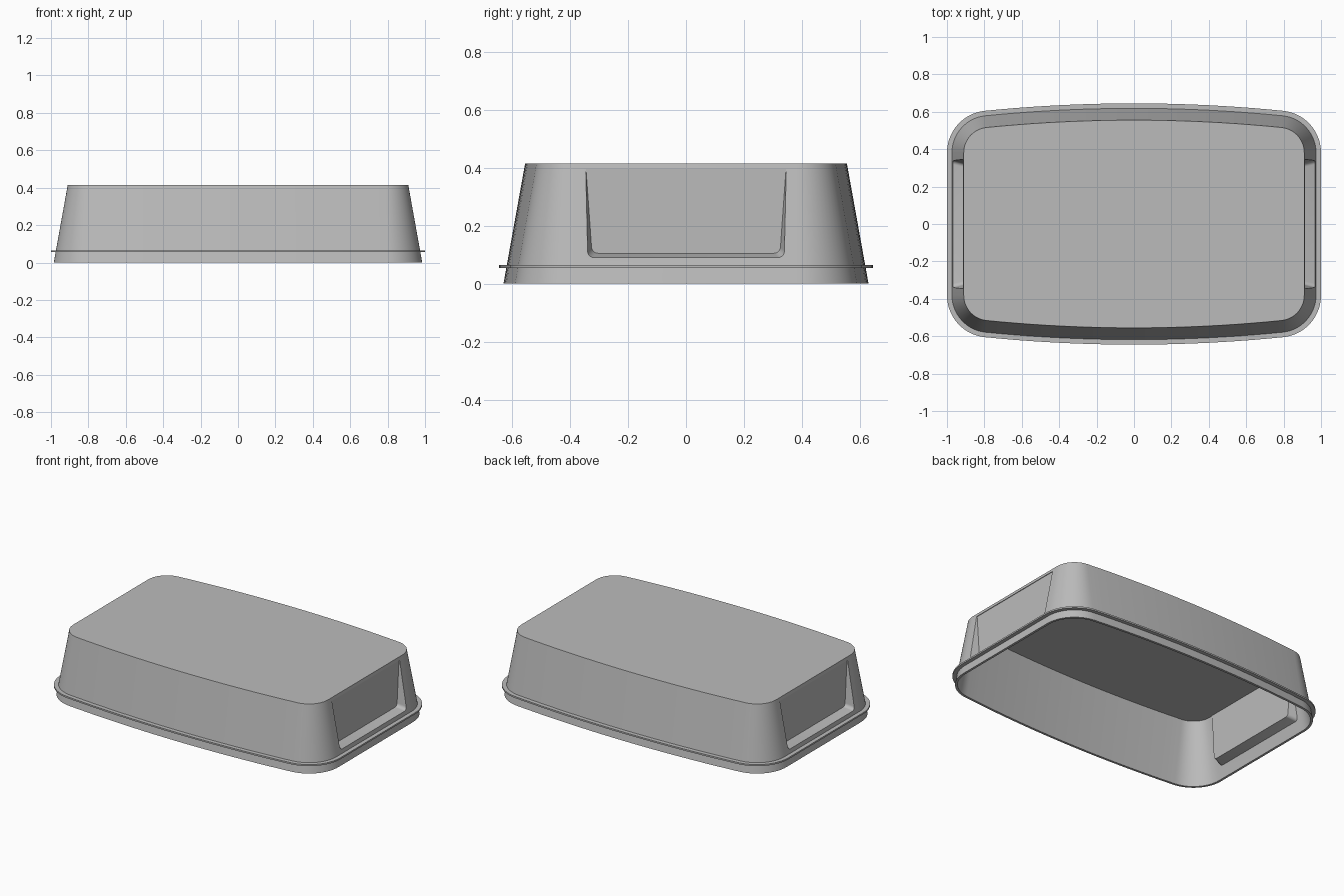
import bpy, bmesh, math

if "Cube" in bpy.data.objects:
    bpy.data.objects.remove(bpy.data.objects["Cube"])

WALL = 0.015        # shell thickness
HEIGHT = 0.415
DRAFT = 0.18        # inward lean of the walls

grey = bpy.data.materials.new("plain_grey")
grey.use_nodes = True
colour = (0.5, 0.5, 0.5, 1)
grey.diffuse_color = colour
grey.node_tree.nodes["Principled BSDF"].inputs["Base Color"].default_value = colour


def outline(inset):
    """Rounded rectangle with bowed long sides, offset inwards."""
    cx, r, big = 0.775, 0.225, 8.0
    phi = math.acos(cx / (big - r))
    arc_y = 0.645 - big
    cy = arc_y + (big - r) * math.sin(phi)
    half = []
    for i in range(15):
        a = phi * i / 14
        half.append((cx + (r - inset) * math.cos(a), cy + (r - inset) * math.sin(a)))
    for i in range(1, 20):
        a = phi + (math.pi - 2 * phi) * i / 20
        half.append(((big - inset) * math.cos(a), arc_y + (big - inset) * math.sin(a)))
    half += [(-x, y) for x, y in reversed(half[:15])]
    return half + [(-x, -y) for x, y in half]


def loft(name, rings):
    """Closed solid through matching rings of 3D points."""
    bm = bmesh.new()
    loops = [[bm.verts.new(p) for p in ring] for ring in rings]
    n = len(loops[0])
    for a, b in zip(loops, loops[1:]):
        for i in range(n):
            j = (i + 1) % n
            bm.faces.new((a[i], a[j], b[j], b[i]))
    bm.faces.new(loops[0][::-1])
    bm.faces.new(loops[-1])
    bmesh.ops.recalc_face_normals(bm, faces=bm.faces)
    mesh = bpy.data.meshes.new(name)
    bm.to_mesh(mesh)
    bm.free()
    mesh.materials.append(grey)
    ob = bpy.data.objects.new(name, mesh)
    bpy.context.collection.objects.link(ob)
    return ob


def body(name, profile):
    return loft(name, [[(x, y, z) for x, y in outline(d)] for d, z in profile])


def recess(side, depth_x, grow, top):
    """Tapered grip pocket with rounded lower corners."""
    rings = []
    for x in (depth_x, 1.04):
        g = grow + (x - depth_x) * 0.25
        w_top, w_low, low, r = 0.345 + g, 0.326 + g, 0.105 - g, 0.022
        right = [(w_low - r + r * math.sin(a), low + r - r * math.cos(a))
                 for a in (math.pi / 2 * i / 6 for i in range(7))]
        right.append((w_top, top))
        ring = right + [(-y, z) for y, z in reversed(right)]
        rings.append([(side * x, y, z) for y, z in ring])
    return loft("recess_cutter", rings)


def subtract(target, cutter):
    cutter.hide_render = True
    mod = target.modifiers.new("cut", 'BOOLEAN')
    mod.operation, mod.solver, mod.object = 'DIFFERENCE', 'EXACT', cutter
    deps = bpy.context.evaluated_depsgraph_get()
    mesh = bpy.data.meshes.new_from_object(target.evaluated_get(deps))
    target.modifiers.clear()
    target.data = mesh
    bpy.data.objects.remove(cutter)


# Outer skin with the thin flange around its foot
base = 0.015
shell = body("tray_shell", [
    (base, 0), (base + 0.055 * DRAFT, 0.055), (0, 0.055), (0, 0.065),
    (base + 0.065 * DRAFT, 0.065), (base + HEIGHT * DRAFT, HEIGHT)])

# Hollow inside, open at the bottom
ceiling = HEIGHT - WALL
cavity = body("cavity_cutter", [
    (base + WALL - 0.02 * DRAFT, -0.02),
    (base + WALL + ceiling * DRAFT, ceiling)])

# Grip pockets at both ends; the wall follows them inwards
for side in (-1, 1):
    subtract(shell, recess(side, 0.91, 0, 0.395))
    subtract(cavity, recess(side, 0.91 - WALL, 0.012, 0.43))
subtract(shell, cavity)

bpy.ops.object.select_all(action='DESELECT')
shell.select_set(True)
bpy.context.view_layer.objects.active = shell
bpy.ops.object.shade_smooth_by_angle(angle=math.radians(25))
